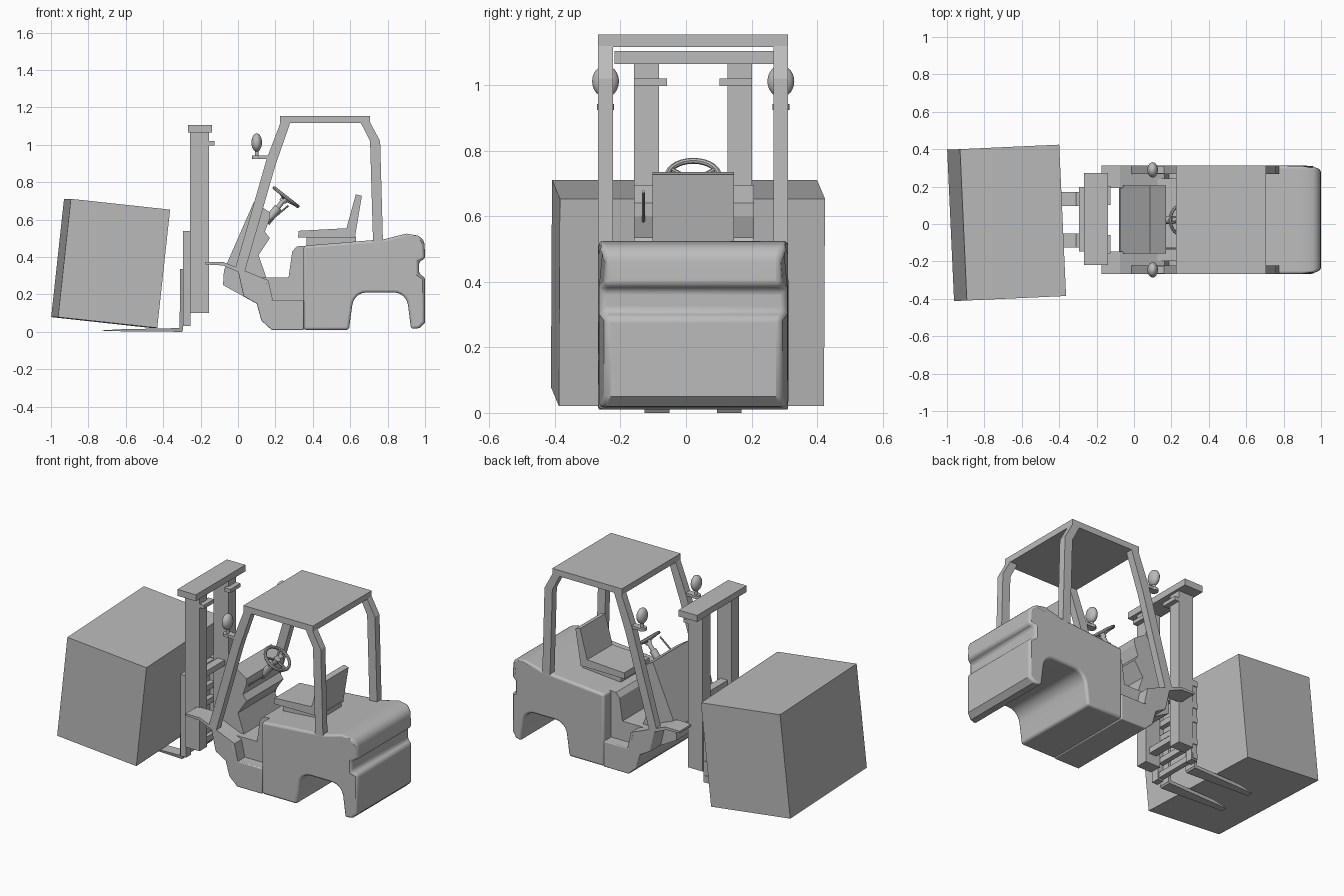
import bpy, bmesh, math
from mathutils import Vector, Matrix

if "Cube" in bpy.data.objects:
    bpy.data.objects.remove(bpy.data.objects["Cube"])

GREY = (0.5, 0.5, 0.5, 1)
mat = bpy.data.materials.new("plain_grey")
mat.use_nodes = True
mat.diffuse_color = GREY
mat.node_tree.nodes["Principled BSDF"].inputs["Base Color"].default_value = GREY

MID = 0.022   # centre line of the truck
HALF = 0.29   # half width of the truck


def finish(name, bm, smooth=False, bevel=0):
    bmesh.ops.recalc_face_normals(bm, faces=bm.faces)
    mesh = bpy.data.meshes.new(name)
    bm.to_mesh(mesh)
    bm.free()
    mesh.materials.append(mat)
    obj = bpy.data.objects.new(name, mesh)
    bpy.context.collection.objects.link(obj)
    if bevel:
        mod = obj.modifiers.new("soft_edges", 'BEVEL')
        mod.width, mod.segments = bevel, 3
        mod.limit_method, mod.angle_limit = 'ANGLE', math.radians(45)
    if smooth or bevel:
        bpy.ops.object.select_all(action='DESELECT')
        obj.select_set(True)
        bpy.context.view_layer.objects.active = obj
        bpy.ops.object.shade_smooth_by_angle(angle=math.radians(35))
    return obj


def prism(name, pts, y0, y1, bevel=0, shape=None):
    """Side profile (x, z) extruded across y."""
    bm = bmesh.new()
    face = bm.faces.new([bm.verts.new((x, y0, z)) for x, z in pts])
    ext = bmesh.ops.extrude_face_region(bm, geom=[face])["geom"]
    bmesh.ops.translate(bm, vec=(0, y1 - y0, 0),
                        verts=[v for v in ext if isinstance(v, bmesh.types.BMVert)])
    if shape:
        for v in bm.verts:
            shape(v.co)
    return finish(name, bm, bevel=bevel)


def box(name, x, y, z):
    pts = [(x[0], z[0]), (x[1], z[0]), (x[1], z[1]), (x[0], z[1])]
    return prism(name, pts, *y)


def rod(name, a, b, r, sides=12):
    a, b = Vector(a), Vector(b)
    bm = bmesh.new()
    turn = (b - a).to_track_quat('Z', 'Y').to_matrix().to_4x4()
    bmesh.ops.create_cone(bm, cap_ends=True, segments=sides, radius1=r, radius2=r,
                          depth=(b - a).length,
                          matrix=Matrix.Translation((a + b) / 2) @ turn)
    return finish(name, bm, smooth=True)


def arc(cx, cz, rx, rz, start, end, n=6):
    angles = [math.radians(start + (end - start) * i / n) for i in range(n + 1)]
    return [(cx + rx * math.cos(a), cz + rz * math.sin(a)) for a in angles]


def both(y0, y1):
    """Ranges across y for the two sides, as distances from the centre line."""
    return [("right", MID - y1, MID - y0), ("left", MID + y0, MID + y1)]


# Tilted load
load = box("load_crate", (-0.267, 0.267), (-0.405, 0.405), (-0.318, 0.318))
load.location = (-0.681, 0.006, 0.366)
load.rotation_euler = (0, math.radians(6.2), math.radians(2.6))


# Rear body with wheel arch, counterweight groove and tapered tail
def tail_taper(co):
    if co.x > 0.95:
        co.y = MID + (co.y - MID) * (1 - 1.6 * (co.x - 0.95))


rear = [(0.35, 0.01), (0.593, 0.01), (0.605, 0.1)]
rear += arc(0.685, 0.13, 0.075, 0.08, 170, 90)
rear += arc(0.835, 0.13, 0.075, 0.08, 90, 10)
rear += [(0.925, 0.015), (0.97, 0.02), (1, 0.05), (1, 0.29), (0.968, 0.31), (0.968, 0.375), (1, 0.39)]
rear += arc(0.94, 0.46, 0.058, 0.058, 0, 75)
rear += [(0.9, 0.525), (0.78, 0.495), (0.35, 0.46)]
prism("rear_body", rear, MID - HALF, MID + HALF, 0.014, tail_taper)

# Footwell, seat pedestal and step
prism("seat_pedestal", [(0.25, 0.16), (0.27, 0.29), (0.29, 0.43), (0.315, 0.457), (0.36, 0.46), (0.36, 0.16)],
      MID - 0.22, MID + 0.22)
box("footwell_floor", (0.12, 0.29), (MID - 0.22, MID + 0.22), (0.1, 0.29))
prism("step_hull", [(0, 0.325), (0.15, 0.27), (0.18, 0.17), (0.352, 0.17), (0.352, 0.01),
                    (0.18, 0.01), (0.125, 0.06), (0.1, 0.15), (0.03, 0.19)], MID - HALF, MID + HALF, 0.006)

# Front cowl with dashboard
prism("front_cowl", [(-0.08, 0.25), (-0.075, 0.33), (0.085, 0.695), (0.17, 0.64), (0.168, 0.6),
                     (0.144, 0.535), (0.17, 0.5), (0.11, 0.41), (0.155, 0.28), (0.15, 0.1), (0.1, 0.15)],
      MID - 0.18, MID + 0.185)

# Fenders, cab posts and lamps on both sides
for side, y0, y1 in both(0.17, HALF):
    prism(side + "_fender", [(-0.175, 0.36), (-0.08, 0.355), (0, 0.32), (0.15, 0.262), (0.172, 0.17),
                             (0.186, 0.17), (0.163, 0.275), (0.005, 0.34), (-0.075, 0.372), (-0.175, 0.372)], y0, y1)
for side, y0, y1 in both(0.245, HALF):
    prism(side + "_front_post", [(-0.016, 0.335), (0.037, 0.325), (0.2, 0.89), (0.28, 1.12),
                                 (0.228, 1.12), (0.155, 0.93)], y0, y1)
    prism(side + "_rear_post", [(0.722, 0.48), (0.775, 0.48), (0.76, 1.02), (0.706, 1.12),
                                (0.655, 1.12), (0.706, 1.02)], y0, y1)
    y = (y0 + y1) / 2
    rod(side + "_lamp_bracket", (0.1, y, 0.925), (0.1, y, 0.942), 0.026)
    box(side + "_lamp_arm", (0.1, 0.18), (y - 0.02, y + 0.02), (0.925, 0.942))
    rod(side + "_lamp_stem", (0.1, y, 0.935), (0.1, y, 0.98), 0.01)
    bm = bmesh.new()
    bmesh.ops.create_uvsphere(bm, u_segments=20, v_segments=12, radius=1,
                              matrix=Matrix.Translation((0.1, y, 1.012)) @ Matrix.Diagonal((0.028, 0.041, 0.049, 1)))
    finish(side + "_lamp", bm, smooth=True)
box("roof", (0.225, 0.706), (MID - HALF, MID + HALF), (1.117, 1.155))

# Seat
box("seat_base", (0.365, 0.63), (MID - 0.1, MID + 0.1), (0.46, 0.51))
prism("seat_cushion", [(0.32, 0.503), (0.325, 0.54), (0.6, 0.555), (0.63, 0.505)], MID - 0.125, MID + 0.125)
prism("seat_back", [(0.575, 0.535), (0.63, 0.735), (0.662, 0.727), (0.625, 0.505)], MID - 0.125, MID + 0.125)

# Steering wheel, column and lever
tilt = Matrix.Translation((0.257, MID, 0.72)) @ Matrix.Rotation(math.radians(38), 4, 'Y')
bm = bmesh.new()
rings = []
for i in range(28):
    spin = tilt @ Matrix.Rotation(math.tau * i / 28, 4, 'Z')
    rings.append([bm.verts.new(spin @ Vector((p, 0, q))) for p, q in arc(0.08, 0, 0.009, 0.009, 0, 315, 7)])
for i, ring in enumerate(rings):
    nxt = rings[(i + 1) % len(rings)]
    for j in range(8):
        k = (j + 1) % 8
        bm.faces.new((ring[j], nxt[j], nxt[k], ring[k]))
finish("steering_wheel_rim", bm, smooth=True)
hub = tilt @ Vector((0, 0, -0.015))
for i in range(3):
    a = math.tau * i / 3
    rod("wheel_spoke_%d" % (i + 1), hub, tilt @ Vector((0.078 * math.cos(a), 0.078 * math.sin(a), 0)), 0.007, 8)
rod("wheel_hub", tilt @ Vector((0, 0, -0.03)), tilt @ Vector((0, 0, 0)), 0.02)
rod("steering_column", (0.15, MID, 0.585), hub, 0.013)
rod("column_sleeve", (0.15, MID, 0.585), (0.215, MID, 0.665), 0.022)
rod("control_lever", (0.16, -0.13, 0.585), (0.27, -0.13, 0.675), 0.005, 8)

# Mast, carriage and forks
box("mast_top_bar", (-0.267, -0.139), (MID - 0.24, MID + 0.25), (1.065, 1.105))
for side, y0, y1 in both(0.105, 0.18):
    box(side + "_mast", (-0.257, -0.155), (y0, y1), (0.1, 1.07))
for side, y0, y1 in both(0.08, 0.18):
    box(side + "_mast_tab", (-0.165, -0.125), (y0, y1), (0.997, 1.02))
for side, y0, y1 in both(0.12, 0.17):
    box(side + "_carriage_upright", (-0.295, -0.255), (y0, y1), (0.03, 0.54))
for i, z in enumerate((0.04, 0.13, 0.27, 0.36, 0.5)):
    box("carriage_bar_%d" % (i + 1), (-0.293, -0.262), (MID - 0.17, MID + 0.175), (z, z + 0.035))
for i, z in enumerate((0.16, 0.52)):
    box("mast_tie_%d" % (i + 1), (-0.23, -0.18), (MID - 0.12, MID + 0.12), (z, z + 0.035))
for side, y0, y1 in both(0.073, 0.148):
    def tip(co, c=(y0 + y1) / 2):
        if co.x < -0.7:
            co.y = c + (co.y - c) * 0.5
    prism(side + "_fork", [(-0.725, 0.004), (-0.3, 0), (-0.293, 0.01), (-0.293, 0.335), (-0.31, 0.335),
                           (-0.312, 0.02), (-0.62, 0.014), (-0.725, 0.008)], y0, y1, shape=tip)
